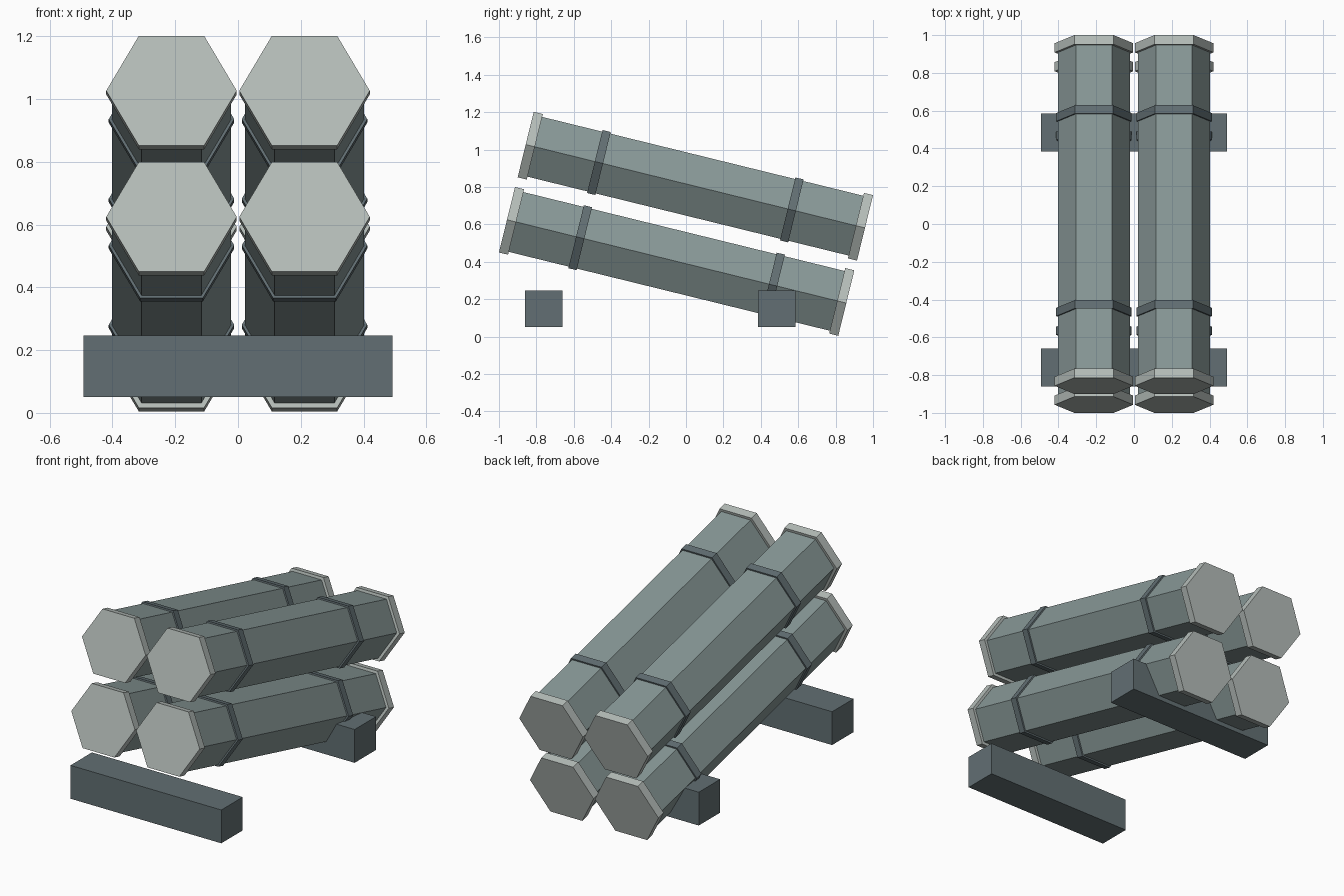
import bpy, math
from mathutils import Matrix, Vector

if "Cube" in bpy.data.objects:
    bpy.data.objects.remove(bpy.data.objects["Cube"])

TILT = math.radians(-13.8)
HALF = 0.934          # half length of a tube along its axis


def material(name, srgb):
    m = bpy.data.materials.new(name)
    lin = [((c / 255 + 0.055) / 1.055) ** 2.4 for c in srgb]
    m.diffuse_color = (*lin, 1.0)
    m.use_nodes = True
    m.node_tree.nodes["Principled BSDF"].inputs["Base Color"].default_value = m.diffuse_color
    return m


tube_mat = material("grey_green", (136, 152, 151))
cap_mat = material("pale_grey", (182, 190, 186))
dark_mat = material("dark_slate", (98, 111, 115))


def add_mesh(name, verts, faces, mat):
    me = bpy.data.meshes.new(name)
    me.from_pydata(verts, [], faces)
    me.materials.append(mat)
    ob = bpy.data.objects.new(name, me)
    bpy.context.collection.objects.link(ob)
    return ob


def hex_prism(name, centre, radius, s0, s1, mat):
    """Hexagonal prism along the tilted tube axis, from s0 to s1."""
    place = Matrix.Translation(centre) @ Matrix.Rotation(TILT, 4, 'X')
    verts = [place @ Vector((radius * math.cos(k * math.pi / 3), s,
                             radius * math.sin(k * math.pi / 3)))
             for s in (s0, s1) for k in range(6)]
    faces = [tuple(range(6)), tuple(range(11, 5, -1))]
    faces += [(k, k + 6, (k + 1) % 6 + 6, (k + 1) % 6) for k in range(6)]
    add_mesh(name, verts, faces, mat)


def box(name, lo, hi, mat):
    verts = [(x, y, z) for x in (lo[0], hi[0]) for y in (lo[1], hi[1])
             for z in (lo[2], hi[2])]
    faces = [(0, 1, 3, 2), (4, 6, 7, 5), (0, 4, 5, 1),
             (2, 3, 7, 6), (0, 2, 6, 4), (1, 5, 7, 3)]
    add_mesh(name, verts, faces, mat)


# Four tilted tubes, each with two end caps and two bands
for row, y, z in (("lower", -0.05, 0.402), ("upper", 0.05, 0.804)):
    for side, x in (("left", -0.212), ("right", 0.212)):
        c = Vector((x, y, z))
        tag = f"{row}_{side}"
        hex_prism(f"tube_{tag}", c, 0.19, -HALF + 0.02, HALF - 0.02, tube_mat)
        for end, sgn in (("front", -1), ("back", 1)):
            a, b = sorted((sgn * HALF, sgn * (HALF - 0.05)))
            hex_prism(f"cap_{end}_{tag}", c, 0.208, a, b, cap_mat)
            s = sgn * 0.531
            hex_prism(f"band_{end}_{tag}", c, 0.2, s - 0.0225, s + 0.0225, dark_mat)

# Two cross beams underneath
for end, y in (("front", -0.76), ("back", 0.485)):
    box(f"beam_{end}", (-0.493, y - 0.1, 0.05), (0.493, y + 0.1, 0.247), dark_mat)
